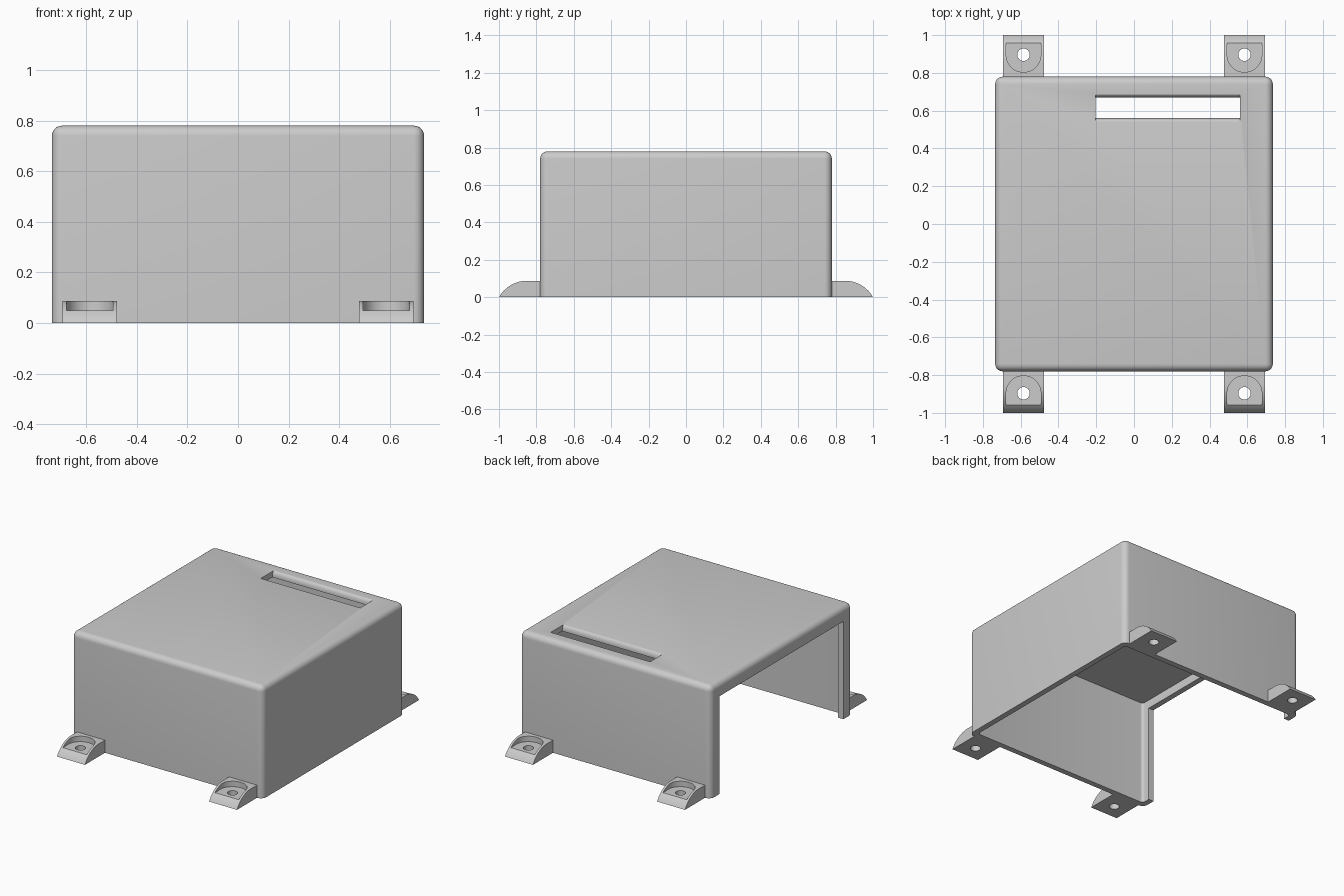
import bpy, bmesh, math
from mathutils import Matrix

if "Cube" in bpy.data.objects:
    bpy.data.objects.remove(bpy.data.objects["Cube"])

grey = bpy.data.materials.new("light grey")
grey.diffuse_color = (0.6, 0.6, 0.6, 1)
grey.use_nodes = True
grey.node_tree.nodes["Principled BSDF"].inputs["Base Color"].default_value = grey.diffuse_color


def make_object(name, bm):
    bmesh.ops.recalc_face_normals(bm, faces=bm.faces)
    mesh = bpy.data.meshes.new(name)
    bm.to_mesh(mesh)
    bm.free()
    mesh.materials.append(grey)
    obj = bpy.data.objects.new(name, mesh)
    bpy.context.collection.objects.link(obj)
    return obj


def box(name, lo, hi, radius=0, segments=6, round_top=False):
    """Box between two corners, vertical (and top) edges rounded."""
    bm = bmesh.new()
    bmesh.ops.create_cube(bm, size=1)
    for v in bm.verts:
        v.co = [l + (c + 0.5) * (h - l) for c, l, h in zip(v.co, lo, hi)]
    if radius:
        def wanted(e):
            a, b = (v.co.z for v in e.verts)
            return abs(a - b) > 1e-4 or (round_top and a > lo[2] + 1e-4)
        bmesh.ops.bevel(bm, geom=[e for e in bm.edges if wanted(e)], offset=radius,
                        segments=segments, profile=0.5, affect='EDGES')
    return make_object(name, bm)


def prism(name, points, depth):
    """Extrude a closed 3D outline along a vector."""
    bm = bmesh.new()
    face = bm.faces.new([bm.verts.new(p) for p in points])
    new = bmesh.ops.extrude_face_region(bm, geom=[face])["geom"]
    bmesh.ops.translate(bm, vec=depth, verts=[v for v in new if isinstance(v, bmesh.types.BMVert)])
    return make_object(name, bm)


def select_only(obj):
    bpy.ops.object.select_all(action='DESELECT')
    obj.select_set(True)
    bpy.context.view_layer.objects.active = obj


def cut(obj, cutters):
    for c in cutters:
        mod = obj.modifiers.new("cut", 'BOOLEAN')
        mod.operation, mod.solver, mod.object = 'DIFFERENCE', 'EXACT', c
        select_only(obj)
        bpy.ops.object.modifier_apply(modifier=mod.name)
        bpy.data.objects.remove(c)


def smooth(obj):
    select_only(obj)
    bpy.ops.object.shade_smooth_by_angle(angle=math.radians(30))


def arc(cx, cy, rx, ry, a0, a1, n):
    return [(cx + rx * math.cos(math.radians(a0 + (a1 - a0) * i / n)),
             cy + ry * math.sin(math.radians(a0 + (a1 - a0) * i / n))) for i in range(n + 1)]


# Enclosure shell: open underneath and on the left side, framed by a narrow rim
X, Y, H, WALL = 0.735, 0.78, 0.78, 0.04
shell = box("enclosure_shell", (-X, -Y, 0), (X, Y, H), 0.04, round_top=True)
cavity = box("cavity_cutter", (-X + WALL, -Y + WALL, -0.1), (X - WALL, Y - WALL, H - WALL), 0.02)
opening = box("side_opening_cutter", (-X - 0.1, -0.68, -0.1), (-X + 0.1, 0.68, 0.68))

# Cable slot in the lid with rounded long edges
top = H + 0.001
profile = [(0.56, 0.65)] + arc(0.538, H - 0.034, 0.022, 0.035, 0, 90, 6)
profile += arc(0.692, H - 0.034, 0.022, 0.035, 90, 180, 6) + [(0.67, 0.65)]
i = len(profile) // 2
profile[i:i] = [(0.538, top + 0.05), (0.692, top + 0.05)]
slot = prism("slot_cutter", [(-0.205, y, z) for y, z in profile], (0.765, 0, 0))
cut(shell, [cavity, opening, slot])
smooth(shell)

# Mounting foot: curved ramp with a U-shaped screw recess and a through hole
FX, HALF, HOLE_Y = 0.585, 0.1075, 0.896
ramp = [(0.77, 0), (0.77, 0.088)] + arc(0.85, -0.084, 0.172, 0.172, 90, 29.3, 12)
ramp[-1] = (1.0, 0)
foot = prism("mounting_foot", [(-HALF, y, z) for y, z in ramp], (2 * HALF, 0, 0))
u_shape = arc(0, HOLE_Y, 0.092, 0.092, 180, 360, 24) + [(0.092, 1.1), (-0.092, 1.1)]
recess = prism("recess_cutter", [(x, y, 0.05) for x, y in u_shape], (0, 0, 0.2))
ring = arc(0, HOLE_Y, 0.033, 0.033, 0, 360, 24)[:-1]
hole = prism("hole_cutter", [(x, y, -0.1) for x, y in ring], (0, 0, 0.3))
cut(foot, [recess, hole])
smooth(foot)

# Four feet, two on the back and two turned round on the front
for side, angle in (("back", 0), ("front", math.pi)):
    for label, x in (("left", -FX), ("right", FX)):
        copy = bpy.data.objects.new(f"{side}_{label}_foot", foot.data.copy())
        bpy.context.collection.objects.link(copy)
        copy.data.transform(Matrix.Translation((x, 0, 0)) @ Matrix.Rotation(angle, 4, 'Z'))
bpy.data.objects.remove(foot)
